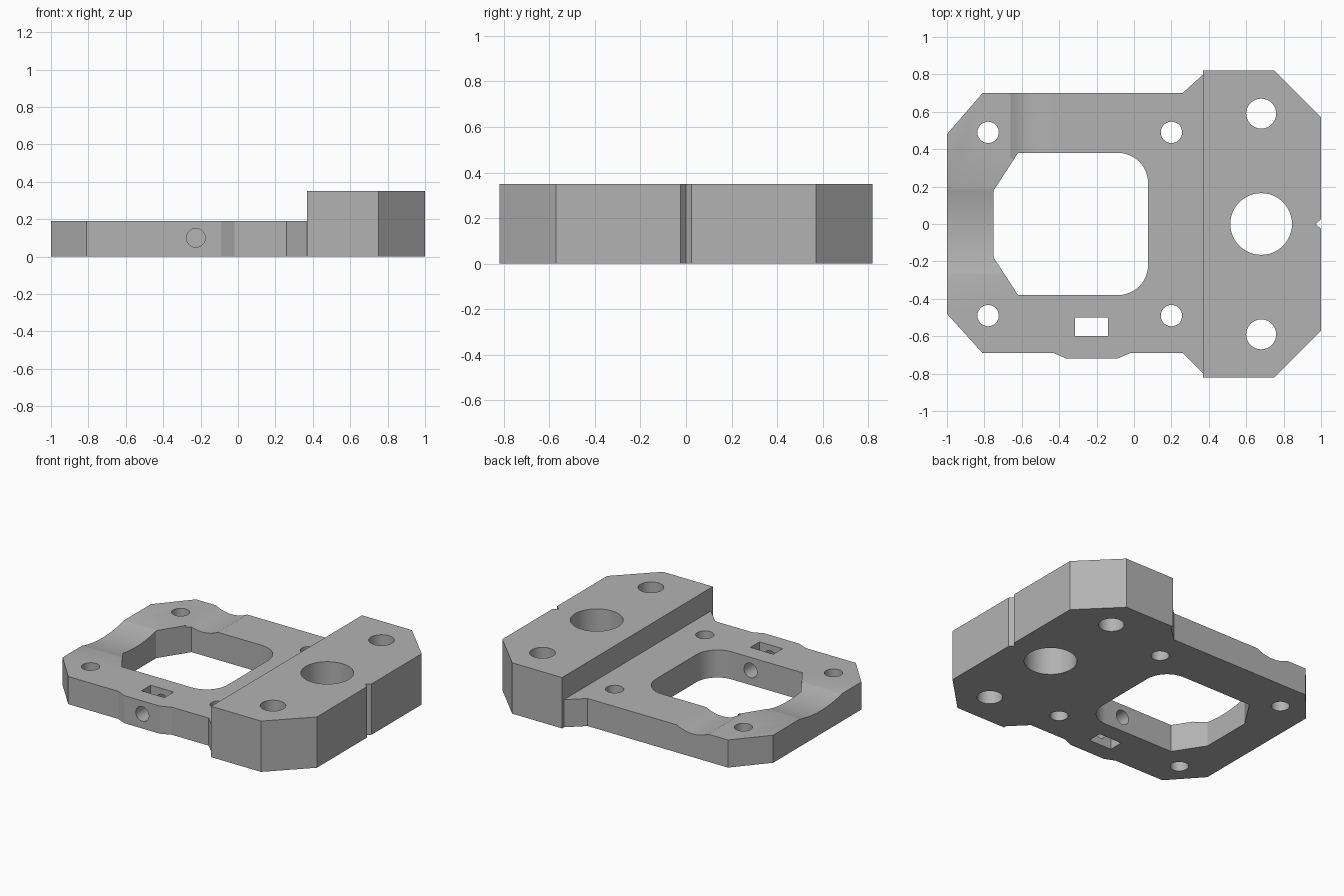
import bpy, bmesh, math
from mathutils import Matrix, Vector

if "Cube" in bpy.data.objects:
    bpy.data.objects.remove(bpy.data.objects["Cube"], do_unlink=True)

grey = bpy.data.materials.new("machined grey")
grey.use_nodes = True
COLOUR = (0.45, 0.45, 0.45, 1)
grey.diffuse_color = COLOUR
grey.node_tree.nodes["Principled BSDF"].inputs["Base Color"].default_value = COLOUR


def finish(name, bm):
    bmesh.ops.recalc_face_normals(bm, faces=bm.faces)
    mesh = bpy.data.meshes.new(name)
    bm.to_mesh(mesh)
    bm.free()
    mesh.materials.append(grey)
    obj = bpy.data.objects.new(name, mesh)
    bpy.context.collection.objects.link(obj)
    return obj


def prism(name, outline, low, high):
    bm = bmesh.new()
    face = bm.faces.new([bm.verts.new((x, y, low)) for x, y in outline])
    ext = bmesh.ops.extrude_face_region(bm, geom=[face])
    verts = [v for v in ext["geom"] if isinstance(v, bmesh.types.BMVert)]
    bmesh.ops.translate(bm, verts=verts, vec=(0, 0, high - low))
    return finish(name, bm)


def rod(name, centre, radius, length, axis="Z", sides=48):
    bm = bmesh.new()
    turn = {"X": Matrix.Rotation(math.pi / 2, 4, "Y"),
            "Y": Matrix.Rotation(math.pi / 2, 4, "X"), "Z": Matrix()}[axis]
    bmesh.ops.create_cone(bm, cap_ends=True, segments=sides, radius1=radius,
                          radius2=radius, depth=length,
                          matrix=Matrix.Translation(Vector(centre)) @ turn)
    return finish(name, bm)


def combine(target, other, operation="DIFFERENCE"):
    mod = target.modifiers.new(other.name, "BOOLEAN")
    mod.operation, mod.object, mod.solver = operation, other, "EXACT"
    bpy.context.view_layer.objects.active = target
    bpy.ops.object.modifier_apply(modifier=mod.name)
    bpy.data.objects.remove(other, do_unlink=True)


PLATE_TOP, BLOCK_TOP = 0.19, 0.35
STEP = 0.37

# Thin plate with chamfered corners and a boss on the front edge
plate = prism("mounting_plate", [
    (-1, -0.48), (-0.81, -0.69), (-0.43, -0.69), (-0.36, -0.72), (-0.09, -0.72),
    (-0.02, -0.69), (0.26, -0.69), (STEP, -0.8), (STEP + 0.1, -0.8),
    (STEP + 0.1, 0.8), (STEP, 0.8), (0.26, 0.7), (-0.81, 0.7), (-1, 0.48)], 0, PLATE_TOP)

# Shallow wide grooves in the plate top: (axis, centre, half width, depth)
for axis, centre, half, depth in (("Y", (-0.54, 0.6), 0.12, 0.03),
                                  ("X", (-0.95, -0.04), 0.23, 0.03)):
    radius = (half ** 2 + depth ** 2) / (2 * depth)
    combine(plate, rod("groove_cutter", (*centre, PLATE_TOP - depth + radius),
                       radius, 0.5, axis, 128))

# Thick block with a notch in its outer face
block = prism("thick_block", [
    (STEP, -0.82), (0.75, -0.82), (1, -0.57), (1, -0.025), (0.97, 0), (1, 0.025),
    (1, 0.57), (0.75, 0.82), (STEP, 0.82)], 0, BLOCK_TOP)
combine(plate, block, "UNION")

# Central window: chamfered on one side, rounded on the other
R = 0.16
window = [(-0.62, 0.38), (-0.75, 0.18), (-0.75, -0.18), (-0.62, -0.38)]
for sign, start in ((-1, -90), (1, 0)):
    for i in range(13):
        a = math.radians(start + i * 7.5)
        window.append((0.075 - R + R * math.cos(a), sign * (0.38 - R) + R * math.sin(a)))
combine(plate, prism("window_cutter", window, -0.1, 0.5))

# Bolt holes, main bore and nut slot
holes = [(0.68, 0, 0.165)]
for s in (-1, 1):
    holes += [(0.68, s * 0.59, 0.08), (0.2, s * 0.49, 0.057), (-0.78, s * 0.49, 0.057)]
for x, y, r in holes:
    combine(plate, rod("hole_cutter", (x, y, 0.2), r, 0.8))
combine(plate, prism("slot_cutter", [(-0.315, -0.6), (-0.14, -0.6), (-0.14, -0.5),
                                     (-0.315, -0.5)], -0.1, 0.5))

# Cross hole from the front boss into the window
combine(plate, rod("cross_hole_cutter", (-0.225, -0.55, 0.1), 0.05, 0.5, "Y"))

bpy.ops.object.select_all(action="DESELECT")
plate.select_set(True)
bpy.context.view_layer.objects.active = plate
bpy.ops.object.shade_smooth_by_angle(angle=math.radians(20))
